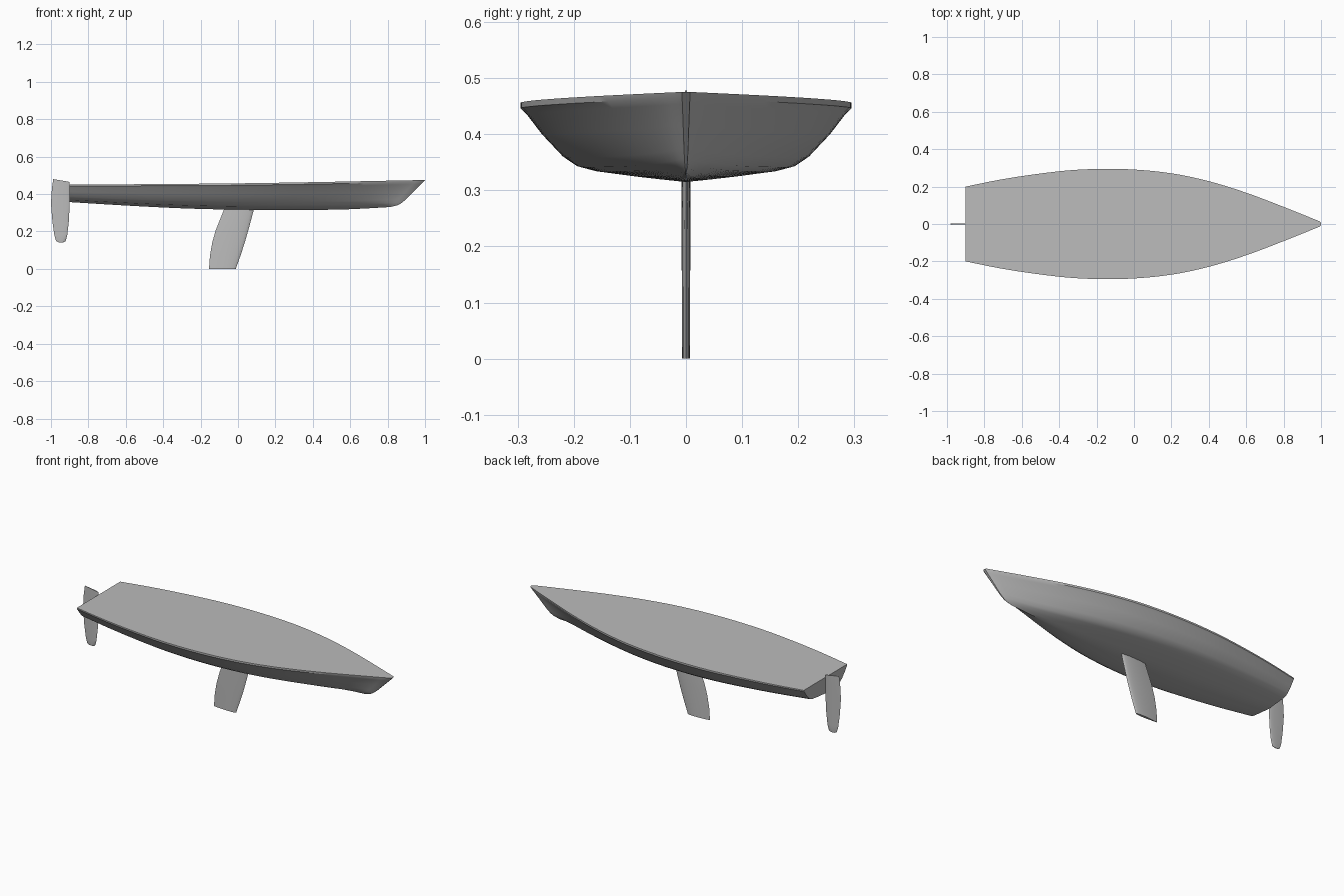
import bpy
import bmesh
import math

cube = bpy.data.objects.get("Cube")
if cube:
    bpy.data.objects.remove(cube, do_unlink=True)

grey = bpy.data.materials.new("light_grey")
grey.use_nodes = True
colour = (0.5, 0.5, 0.5, 1)
grey.diffuse_color = colour
grey.node_tree.nodes["Principled BSDF"].inputs["Base Color"].default_value = colour


def lerp(a, b, t):
    return a + (b - a) * t


def spline(values, t):
    """Smooth curve through evenly spaced values, t from 0 to 1."""
    last = len(values) - 1
    i = min(int(t * last), last - 1)
    u = t * last - i
    b, c = values[i], values[i + 1]
    a = values[i - 1] if i > 0 else 2 * b - c
    d = values[i + 2] if i + 2 <= last else 2 * c - b
    return b + 0.5 * u * (c - a + u * (2 * a - 5 * b + 4 * c - d + u * (3 * (b - c) + d - a)))


def loft(name, rings, angle):
    """Skin closed rings of points and cap both ends."""
    bm = bmesh.new()
    rows = [[bm.verts.new(p) for p in ring] for ring in rings]
    n = len(rows[0])
    for a, b in zip(rows, rows[1:]):
        for i in range(n):
            j = (i + 1) % n
            bm.faces.new((a[i], a[j], b[j], b[i]))
    bm.faces.new(rows[0])
    bm.faces.new(rows[-1])
    bmesh.ops.recalc_face_normals(bm, faces=bm.faces)
    mesh = bpy.data.meshes.new(name)
    bm.to_mesh(mesh)
    bm.free()
    mesh.materials.append(grey)
    obj = bpy.data.objects.new(name, mesh)
    bpy.context.collection.objects.link(obj)
    bpy.ops.object.select_all(action="DESELECT")
    obj.select_set(True)
    bpy.context.view_layer.objects.active = obj
    bpy.ops.object.shade_smooth_by_angle(angle=math.radians(angle))
    return obj


# Hull lines from transom to bow
half_beam = [0.2, 0.238, 0.267, 0.288, 0.295, 0.288, 0.265, 0.222, 0.162, 0.09, 0.014]
keel_line = [0.357, 0.338, 0.323, 0.316, 0.315, 0.318, 0.33]
sheer_line = [0.45, 0.458, 0.475]

# Half section from keel to deck edge: height, midship width, bow width, stem setback
section = [
    (0, 0, 0, 0.19), (0.03, 0.17, 0.1, 0.17), (0.065, 0.34, 0.2, 0.15),
    (0.125, 0.58, 0.32, 0.132), (0.18, 0.68, 0.4, 0.121), (0.3, 0.76, 0.5, 0.1),
    (0.59, 0.88, 0.72, 0.058), (0.85, 0.965, 0.92, 0.02), (0.93, 1, 1, 0.008), (1, 1, 1, 0),
]


def hull_ring(s, pinch=1, ahead=0):
    beam = spline(half_beam, s) * pinch
    low, high = spline(keel_line, s), spline(sheer_line, s)
    side = []
    for h, mid, bow, setback in section:
        x = lerp(-0.9, 0.993, s) + ahead - setback * s ** 3
        side.append((x, beam * lerp(mid, bow, s ** 3), lerp(low, high, h)))
    return side + [(x, -y, z) for x, y, z in reversed(side[1:])]


rings = [hull_ring(i / 48) for i in range(49)]
rings.append(hull_ring(1, 0.5, 0.007))
loft("hull", rings, 32)


# Foils: rows of trailing x, trailing z, leading x, leading z, half thickness
def foil(name, rows):
    steps = 10
    rings = []
    for x0, z0, x1, z1, thick in rows:
        side = []
        for i in range(steps + 1):
            u = (1 - math.cos(math.pi * i / steps)) / 2
            y = thick * 2.6 * math.sqrt(1 - u) * u
            side.append((lerp(x0, x1, u), y, lerp(z0, z1, u)))
        rings.append(side + [(x, -y, z) for x, y, z in side[-2:0:-1]])
    return loft(name, rings, 40)


foil("keel_fin", [
    (-0.155, 0, -0.012, 0, 0.007),
    (-0.15, 0.07, 0.013, 0.07, 0.0072),
    (-0.138, 0.14, 0.036, 0.14, 0.0075),
    (-0.118, 0.21, 0.056, 0.21, 0.0078),
    (-0.09, 0.28, 0.075, 0.28, 0.008),
    (-0.07, 0.33, 0.088, 0.33, 0.008),
])

foil("rudder", [
    (-0.96, 0.142, -0.935, 0.142, 0.002),
    (-0.973, 0.149, -0.922, 0.147, 0.003),
    (-0.982, 0.18, -0.913, 0.18, 0.003),
    (-0.992, 0.25, -0.905, 0.25, 0.003),
    (-1, 0.35, -0.9, 0.34, 0.003),
    (-0.995, 0.43, -0.9, 0.42, 0.003),
    (-0.988, 0.48, -0.9, 0.465, 0.003),
])
